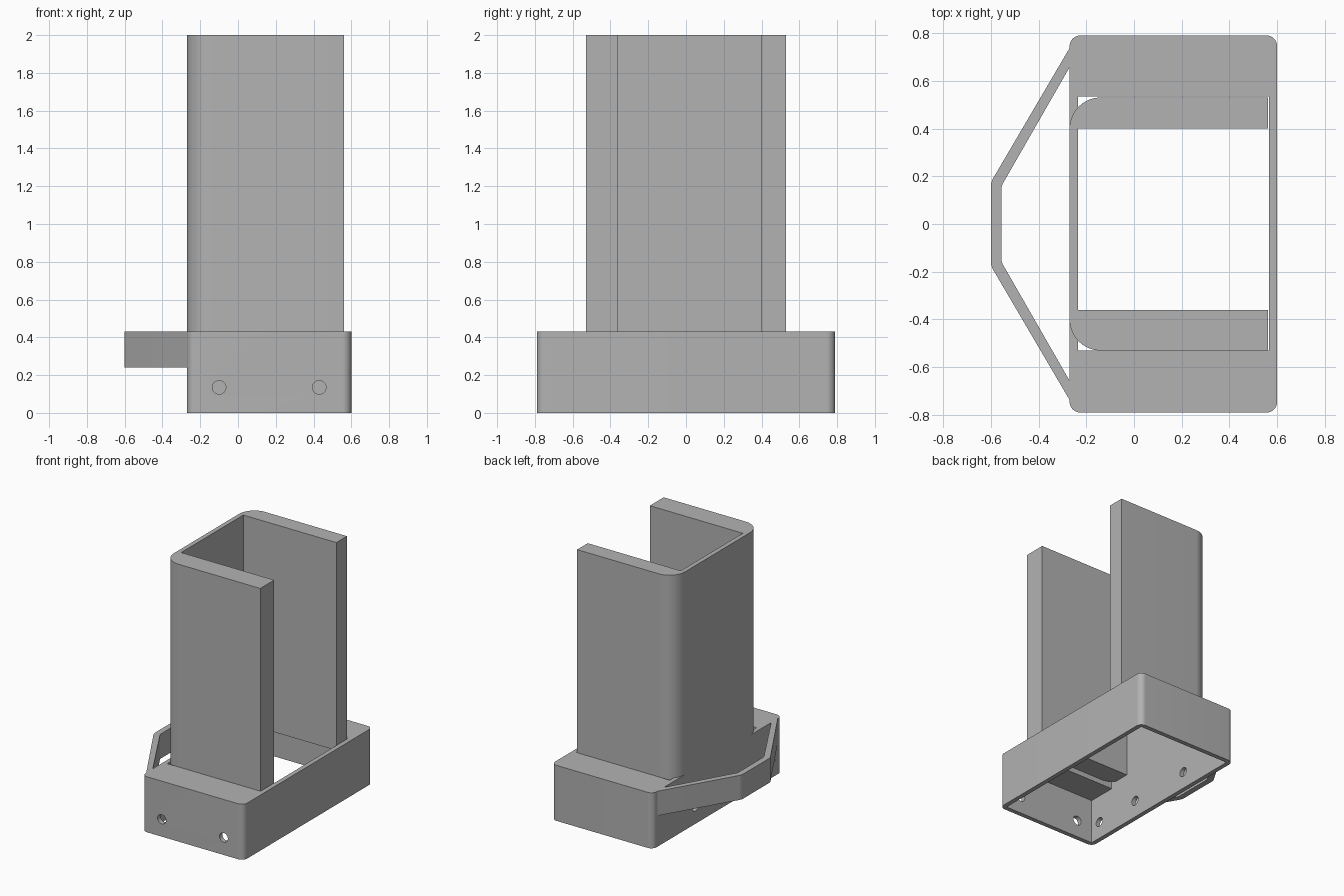
import bpy
import bmesh
import math
from mathutils import Vector

cube = bpy.data.objects.get("Cube")
if cube:
    bpy.data.objects.remove(cube, do_unlink=True)

grey = bpy.data.materials.new("plain grey")
grey.use_nodes = True
colour = (0.45, 0.45, 0.45, 1)
grey.diffuse_color = colour
grey.node_tree.nodes["Principled BSDF"].inputs["Base Color"].default_value = colour


def rounded(corners, steps=10):
    """Turn (x, y, radius) corners into an outline with tangent arcs."""
    outline = []
    for i, (x, y, radius) in enumerate(corners):
        here = Vector((x, y))
        if radius == 0:
            outline.append(here)
            continue
        before = (Vector(corners[i - 1][:2]) - here).normalized()
        after = (Vector(corners[(i + 1) % len(corners)][:2]) - here).normalized()
        half = before.angle(after) / 2
        centre = here + (before + after).normalized() * radius / math.sin(half)
        reach = radius / math.tan(half)
        start = here + before * reach - centre
        end = here + after * reach - centre
        for k in range(steps + 1):
            outline.append(centre + start.lerp(end, k / steps).normalized() * radius)
    return outline


def prism(name, corners, low, high):
    bm = bmesh.new()
    face = bm.faces.new([bm.verts.new((p.x, p.y, low)) for p in rounded(corners)])
    top = bmesh.ops.extrude_face_region(bm, geom=[face])["geom"]
    moved = [v for v in top if isinstance(v, bmesh.types.BMVert)]
    bmesh.ops.translate(bm, verts=moved, vec=(0, 0, high - low))
    bmesh.ops.recalc_face_normals(bm, faces=bm.faces)
    mesh = bpy.data.meshes.new(name)
    bm.to_mesh(mesh)
    bm.free()
    mesh.materials.append(grey)
    obj = bpy.data.objects.new(name, mesh)
    bpy.context.collection.objects.link(obj)
    return obj


def box(x0, x1, y0, y1, r=0):
    return [(x0, y0, r), (x1, y0, r), (x1, y1, r), (x0, y1, r)]


def cut(target, cutter):
    mod = target.modifiers.new("cut", 'BOOLEAN')
    mod.operation = 'DIFFERENCE'
    mod.solver = 'EXACT'
    mod.object = cutter
    bpy.context.view_layer.objects.active = target
    bpy.ops.object.modifier_apply(modifier=mod.name)
    bpy.data.objects.remove(cutter, do_unlink=True)


def drill(target, location, rotation):
    bpy.ops.mesh.primitive_cylinder_add(vertices=24, radius=0.036, depth=0.12,
                                        location=location, rotation=rotation)
    cut(target, bpy.context.object)


def smooth(obj):
    bpy.ops.object.select_all(action='DESELECT')
    obj.select_set(True)
    bpy.context.view_layer.objects.active = obj
    bpy.ops.object.shade_smooth_by_angle(angle=math.radians(25))


# Base: thin-walled box, open below, with a large opening in its top plate
base = prism("base_housing", box(-0.27, 0.6, -0.79, 0.79, 0.045), 0, 0.43)
cut(base, prism("cavity", box(-0.235, 0.565, -0.755, 0.755), -0.1, 0.35))
cut(base, prism("opening", box(-0.235, 0.565, -0.53, 0.535), 0.3, 0.5))

# Screw holes in the front wall and the loop-side wall
for x in (-0.1, 0.43):
    drill(base, (x, -0.77, 0.135), (math.pi / 2, 0, 0))
for y in (-0.67, -0.27, 0.27):
    drill(base, (-0.255, y, 0.135), (0, math.pi / 2, 0))

# Column: tall channel with two rounded outer corners, open on one side
column = prism("channel_column", [
    (0.562, -0.53, 0), (0.562, -0.36, 0), (-0.235, -0.36, 0),
    (-0.235, 0.4, 0), (0.562, 0.4, 0), (0.562, 0.53, 0),
    (-0.27, 0.53, 0.13), (-0.27, -0.53, 0.13)], 0.39, 2)

# Loop: strap running around the side of the base
loop = prism("side_loop", [
    (-0.245, 0.78, 0), (-0.6, 0.175, 0.07), (-0.6, -0.175, 0.07), (-0.245, -0.78, 0),
    (-0.245, -0.7, 0), (-0.555, -0.16, 0.04), (-0.555, 0.16, 0.04), (-0.245, 0.7, 0)],
    0.24, 0.43)

for part in (base, column, loop):
    smooth(part)
